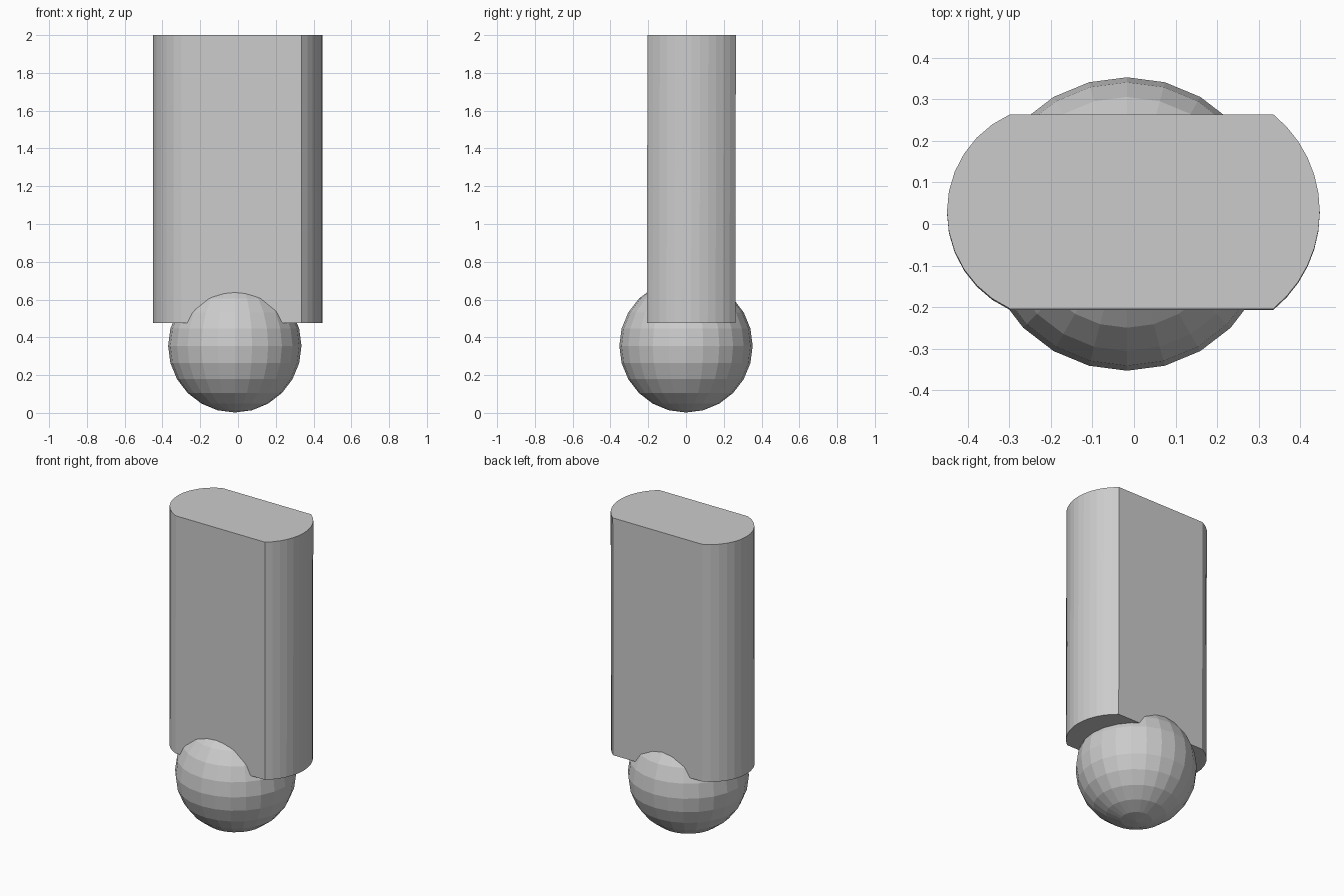
import bpy, bmesh, math

if "Cube" in bpy.data.objects:
    bpy.data.objects.remove(bpy.data.objects["Cube"])


def arc(x_end, x_tip, y0, y1, n=12):
    """Arc from (x_end, y0) through x_tip to (x_end, y1)."""
    half, sag = (y1 - y0) / 2, abs(x_tip - x_end)
    side = 1 if x_tip > x_end else -1
    r = (half ** 2 + sag ** 2) / (2 * sag)
    a = math.asin(half / r)
    cx, cy = x_tip - side * r, (y0 + y1) / 2
    return [(cx + side * r * math.cos(t), cy + r * math.sin(t))
            for t in (-a + 2 * a * i / n for i in range(n + 1))]


def make_object(name, bm):
    bmesh.ops.recalc_face_normals(bm, faces=bm.faces)
    mesh = bpy.data.meshes.new(name)
    bm.to_mesh(mesh)
    bm.free()
    obj = bpy.data.objects.new(name, mesh)
    bpy.context.collection.objects.link(obj)
    return obj


# Upright slab with flat front and back and rounded sides
bm = bmesh.new()
outline = arc(0.335, 0.447, -0.204, 0.264) + arc(-0.298, -0.45, -0.204, 0.264)[::-1]
base = bm.faces.new([bm.verts.new((x, y, 0.477)) for x, y in outline])
top = bmesh.ops.extrude_face_region(bm, geom=[base], use_keep_orig=True)
top_verts = [g for g in top["geom"] if isinstance(g, bmesh.types.BMVert)]
bmesh.ops.translate(bm, verts=top_verts, vec=(0, 0, 2.0 - 0.477))
# The lower end leans very slightly forward
for v in bm.verts:
    if v.co.z < 1:
        v.co.y -= 0.003
make_object("slab_body", bm)

# Faceted ball partly sunk into the slab
bm = bmesh.new()
bmesh.ops.create_uvsphere(bm, u_segments=24, v_segments=12, radius=0.353)
bmesh.ops.translate(bm, verts=bm.verts, vec=(-0.017, 0, 0.355))
make_object("base_ball", bm)
